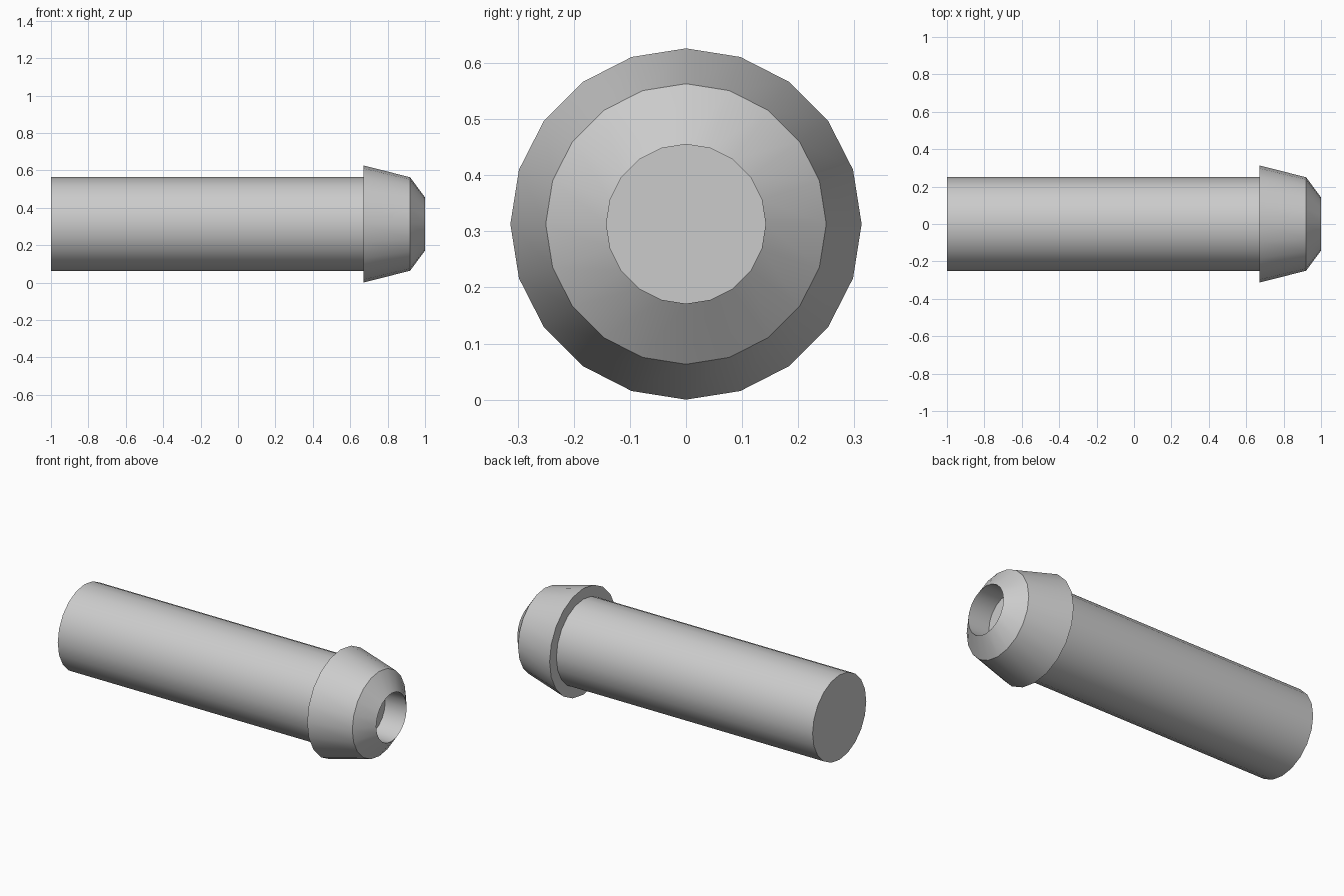
import bpy
import bmesh
import math

if "Cube" in bpy.data.objects:
    bpy.data.objects.remove(bpy.data.objects["Cube"])

SIDES = 20
AXIS_Z = 0.313

# (x, radius) along the barbed plug: shaft, barb shoulder, tip, blind hole
PROFILE = [
    (-1.0, 0.25), (0.67, 0.25), (0.67, 0.313),
    (0.92, 0.25), (1.0, 0.142), (0.86, 0.142),
]


def lathe(name, profile, sides):
    bm = bmesh.new()
    rings = []
    for x, r in profile:
        angles = [2 * math.pi * i / sides for i in range(sides)]
        rings.append([bm.verts.new((x, r * math.cos(a), r * math.sin(a))) for a in angles])
    for a, b in zip(rings, rings[1:]):
        for i in range(sides):
            j = (i + 1) % sides
            bm.faces.new((a[i], a[j], b[j], b[i]))
    # end cap and hole floor
    bm.faces.new(rings[0])
    bm.faces.new(rings[-1])
    bmesh.ops.recalc_face_normals(bm, faces=bm.faces)
    mesh = bpy.data.meshes.new(name)
    bm.to_mesh(mesh)
    bm.free()
    obj = bpy.data.objects.new(name, mesh)
    bpy.context.collection.objects.link(obj)
    return obj


plug = lathe("barbed_plug", PROFILE, SIDES)
plug.location.z = AXIS_Z

# Smooth round walls, crisp rims
bpy.context.view_layer.objects.active = plug
plug.select_set(True)
bpy.ops.object.shade_smooth_by_angle(angle=math.radians(30))
